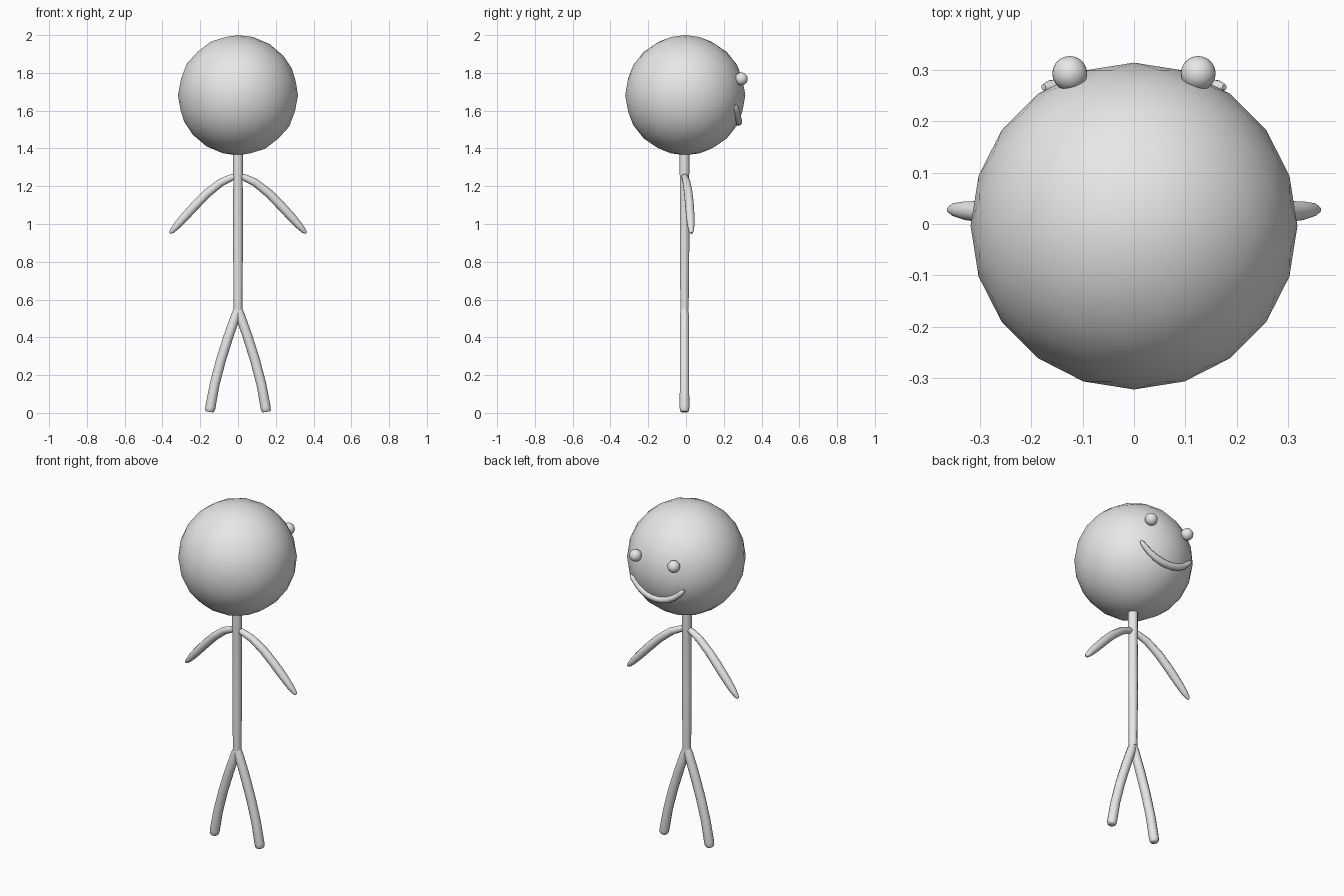
import bpy, bmesh, math
from mathutils import Vector

if "Cube" in bpy.data.objects:
    bpy.data.objects.remove(bpy.data.objects["Cube"])

grey = bpy.data.materials.new("light_grey")
grey.diffuse_color = (0.8, 0.8, 0.8, 1)
grey.use_nodes = True
grey.node_tree.nodes["Principled BSDF"].inputs["Base Color"].default_value = grey.diffuse_color


def finish(name, bm, angle=60):
    bmesh.ops.recalc_face_normals(bm, faces=bm.faces)
    me = bpy.data.meshes.new(name)
    bm.to_mesh(me)
    bm.free()
    me.materials.append(grey)
    ob = bpy.data.objects.new(name, me)
    bpy.context.collection.objects.link(ob)
    bpy.ops.object.select_all(action='DESELECT')
    ob.select_set(True)
    bpy.context.view_layer.objects.active = ob
    bpy.ops.object.shade_smooth_by_angle(angle=math.radians(angle))
    return ob


def ball(name, centre, r, subdiv):
    bm = bmesh.new()
    bmesh.ops.create_icosphere(bm, subdivisions=subdiv, radius=r)
    bmesh.ops.translate(bm, vec=centre, verts=bm.verts)
    return finish(name, bm)


def tube(name, pts, mirror=1, sides=10):
    """Capped round tube through (x, y, z, radius) points."""
    bm = bmesh.new()
    ps = [Vector((p[0] * mirror, p[1], p[2])) for p in pts]
    rings = []
    for i, p in enumerate(ps):
        t = (ps[min(i + 1, len(ps) - 1)] - ps[max(i - 1, 0)]).normalized()
        u = t.cross(Vector((0, 1, 0))).normalized()
        v = t.cross(u)
        r = pts[i][3]
        rings.append([bm.verts.new(p + r * (math.cos(a) * u + math.sin(a) * v))
                      for a in (2 * math.pi * k / sides for k in range(sides))])
    for a, b in zip(rings, rings[1:]):
        for k in range(sides):
            n = (k + 1) % sides
            bm.faces.new((a[k], a[n], b[n], b[k]))
    bm.faces.new(rings[0])
    bm.faces.new(rings[-1])
    return finish(name, bm)


# Head
ball("head", (0, -0.004, 1.682), 0.318, 3)

# Neck and torso
tube("torso", [(0, -0.008, 1.40, 0.027), (0, -0.008, 1.27, 0.027),
               (0, -0.008, 1.24, 0.025), (0, -0.007, 0.90, 0.026),
               (0, -0.008, 0.545, 0.023)])

arm = [(0.0, -0.008, 1.252, 0.014), (0.03, -0.006, 1.248, 0.018),
       (0.09, 0.003, 1.22, 0.021), (0.16, 0.012, 1.165, 0.023),
       (0.22, 0.018, 1.105, 0.024), (0.28, 0.023, 1.04, 0.023),
       (0.325, 0.026, 0.99, 0.019), (0.35, 0.028, 0.962, 0.013),
       (0.36, 0.028, 0.952, 0.006)]
leg = [(0.0, -0.008, 0.56, 0.018), (0.012, -0.008, 0.515, 0.025),
       (0.052, -0.008, 0.40, 0.026), (0.09, -0.008, 0.28, 0.026),
       (0.124, -0.008, 0.15, 0.026), (0.146, -0.008, 0.03, 0.027),
       (0.149, -0.008, 0.012, 0.025), (0.150, -0.008, 0.005, 0.02)]

# Limbs and eyes on both sides
for side, m in (("right", 1), ("left", -1)):
    tube(side + "_arm", arm, m)
    tube(side + "_leg", leg, m)
    ball(side + "_eye", (0.125 * m, 0.293, 1.768), 0.034, 3)

# Smile on the +y side of the head
half = [(0.0, 0.277, 1.540, 0.020), (0.04, 0.277, 1.544, 0.020),
        (0.08, 0.275, 1.556, 0.019), (0.115, 0.272, 1.575, 0.017),
        (0.145, 0.268, 1.600, 0.015), (0.163, 0.267, 1.617, 0.013),
        (0.176, 0.266, 1.630, 0.006)]
smile = [(-x, y, z, r) for x, y, z, r in reversed(half[1:])] + half
tube("smile", smile)
